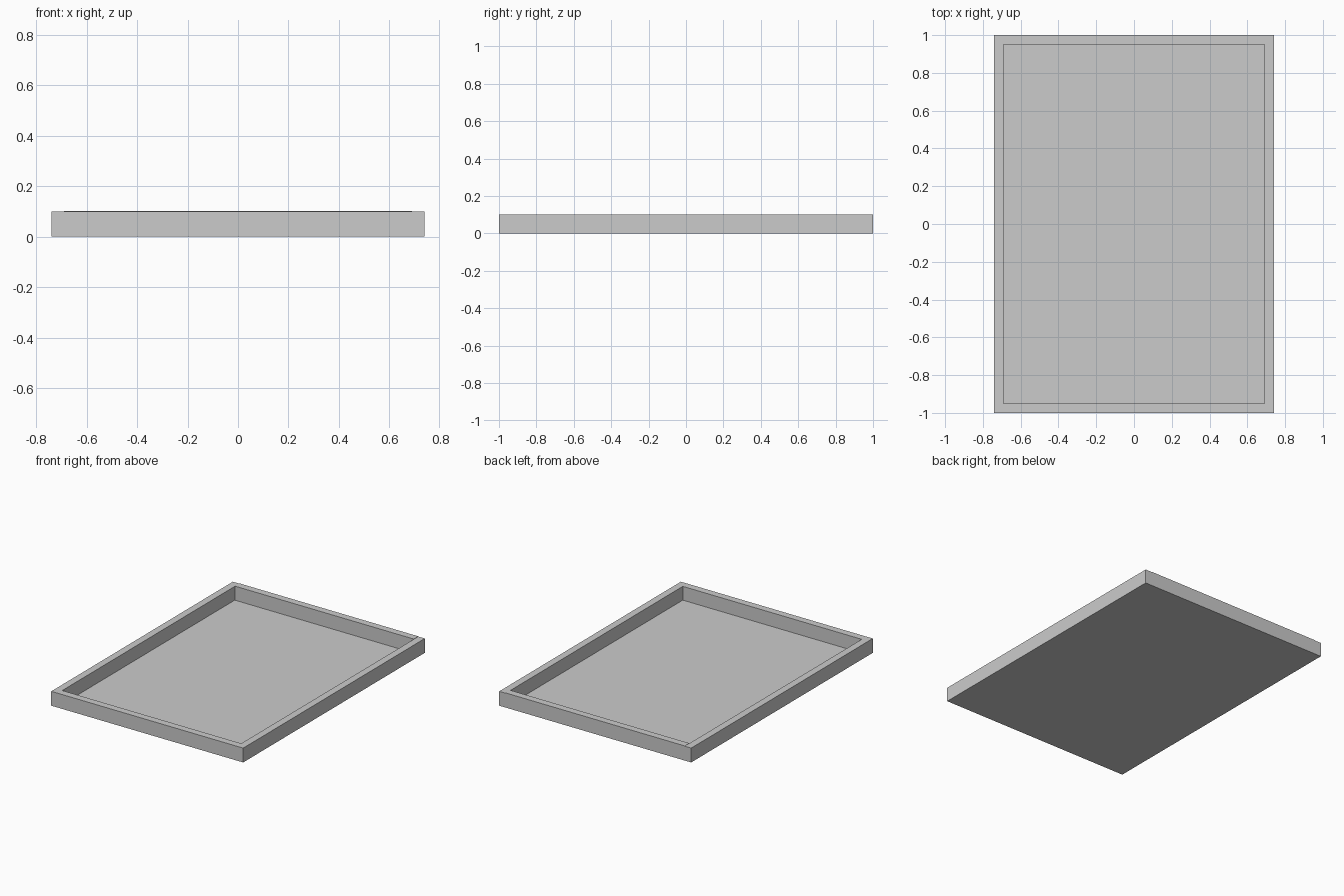
import bpy

if "Cube" in bpy.data.objects:
    bpy.data.objects.remove(bpy.data.objects["Cube"])

W, L, H = 0.74, 1.0, 0.10   # half width, half length, wall height
T, F = 0.05, 0.004          # wall thickness, floor thickness


def box(name, x0, x1, y0, y1, z0, z1):
    bpy.ops.mesh.primitive_cube_add(
        size=1, location=((x0 + x1) / 2, (y0 + y1) / 2, (z0 + z1) / 2))
    ob = bpy.context.object
    ob.name = name
    ob.scale = (x1 - x0, y1 - y0, z1 - z0)
    bpy.ops.object.transform_apply(location=False, rotation=False, scale=True)
    return ob


# thin base panel
box("tray_floor", -W, W, -L, L, 0, F)

# long side walls run the full length
box("left_wall", -W, -W + T, -L, L, F, H)
box("right_wall", W - T, W, -L, L, F, H)

# end walls fit between the sides; the back one is a hair taller
box("front_wall", -W + T, W - T, -L, -L + T, F, H)
box("back_wall", -W + T, W - T, L - T, L, F, H + 0.002)
